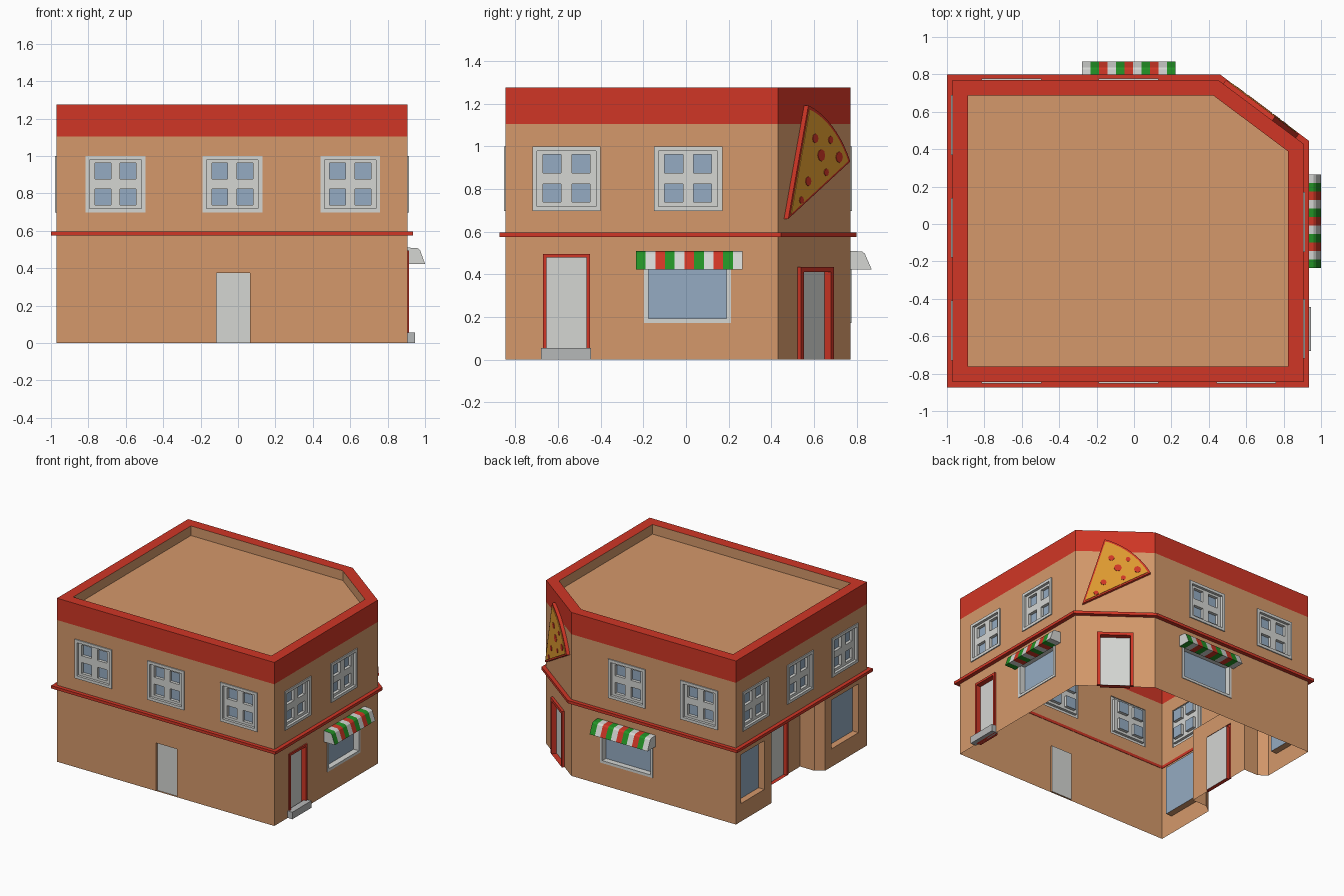
import bpy, math
from mathutils import Vector, Matrix

if "Cube" in bpy.data.objects:
    bpy.data.objects.remove(bpy.data.objects["Cube"])

def mat(name, r, g, b):
    m = bpy.data.materials.new(name)
    m.diffuse_color = (r, g, b, 1)
    m.use_nodes = True
    m.node_tree.nodes["Principled BSDF"].inputs["Base Color"].default_value = m.diffuse_color
    return m

WALL = mat("tan_plaster", 0.66, 0.315, 0.145)
RED = mat("red_paint", 0.63, 0.037, 0.019)
WHITE = mat("off_white", 0.66, 0.67, 0.65)
GLASS = mat("blue_glass", 0.30, 0.41, 0.54)
GREEN = mat("awning_green", 0.017, 0.29, 0.019)
CHEESE = mat("cheese_orange", 0.74, 0.33, 0.03)
STONE = mat("grey_stone", 0.47, 0.48, 0.48)

def frame(origin, d):
    """Wall frame: local x along the wall, local y up, local z outward."""
    d = Vector((d[0], d[1], 0)).normalized()
    n = Vector((d.y, -d.x, 0))
    m = Matrix((d, Vector((0, 0, 1)), n)).transposed().to_4x4()
    m.translation = Vector((origin[0], origin[1], 0))
    return m

class Part:
    def __init__(self, name, M=Matrix()):
        self.name, self.M = name, M
        self.v, self.f, self.i, self.mats = [], [], [], []

    def face(self, pts, m):
        k = len(self.v)
        self.v += [tuple(p) for p in pts]
        self.f.append(tuple(range(k, k + len(pts))))
        if m not in self.mats:
            self.mats.append(m)
        self.i.append(self.mats.index(m))

    def sheet(self, r, p, m, holes=(), band=None):
        """Flat rectangle with rectangular holes; red above height band."""
        us = sorted({r[0], r[1]} | {u for h in holes for u in h[:2]})
        vs = sorted({r[2], r[3]} | {v for h in holes for v in h[2:]} | ({band} if band else set()))
        for a, b in zip(us, us[1:]):
            for c, d in zip(vs, vs[1:]):
                x, y = (a + b) / 2, (c + d) / 2
                if any(h[0] < x < h[1] and h[2] < y < h[3] for h in holes):
                    continue
                self.face([(a, c, p), (b, c, p), (b, d, p), (a, d, p)], RED if band and y > band else m)

    def bridge(self, A, B, m):
        for j in range(len(A)):
            k = (j + 1) % len(A)
            self.face([A[j], A[k], B[k], B[j]], m)

    def tube(self, r, p, s, q, m):
        loop = lambda t, z: [(t[0], t[2], z), (t[1], t[2], z), (t[1], t[3], z), (t[0], t[3], z)]
        self.bridge(loop(r, p), loop(s, q), m)

    def done(self):
        me = bpy.data.meshes.new(self.name)
        me.from_pydata(self.v, [], self.f)
        for m in self.mats:
            me.materials.append(m)
        me.polygons.foreach_set("material_index", self.i)
        ob = bpy.data.objects.new(self.name, me)
        ob.matrix_world = self.M
        bpy.context.collection.objects.link(ob)

def prism(name, M, pts, p0, p1, m):
    P = Part(name, M)
    A, B = [(x, y, p0) for x, y in pts], [(x, y, p1) for x, y in pts]
    P.bridge(A, B, m)
    P.face(B, m)
    P.face(A[::-1], m)
    P.done()

def opening(name, M, r, w, out, depth, fm, pm, sill=None):
    """Frame that stands out from the wall, with a recessed panel."""
    s = (r[0] + w, r[1] - w, r[2] + (w if sill is None else sill), r[3] - w)
    P = Part(name, M)
    if w:
        P.tube(r, 0, r, out, fm)
        P.tube(r, out, s, out, fm)
    P.tube(s, out, s, -depth, fm)
    P.sheet(s, -depth, pm)
    P.done()

def sash(name, M, c):
    """Four-pane upper window; returns the hole it needs."""
    r = (c - 0.16, c + 0.16, 0.697, 1.0)
    s = (c - 0.138, c + 0.138, 0.719, 0.978)
    panes = [(c + a, c + a + 0.085, z, z + 0.085) for a in (-0.11, 0.025) for z in (0.738, 0.876)]
    P = Part(name, M)
    P.tube(r, 0, r, 0.008, WHITE)
    P.tube(r, 0.008, s, 0.008, WHITE)
    P.tube(s, 0.008, s, -0.012, WHITE)
    P.sheet(s, -0.012, WHITE, panes)
    for q in panes:
        P.tube(q, -0.012, q, -0.035, WHITE)
        P.sheet(q, -0.035, GLASS)
    P.done()
    return r

def awning(name, M, c, depth):
    prof = [(0, 0.51), (0.055, 0.507), (0.068, 0.497), (depth, 0.423), (0, 0.423)]
    P = Part(name, M)
    w, u = 0.5 / 11, c - 0.25
    for k in range(11):
        a, b = u + k * w, u + (k + 1) * w
        for (p, v), (q, t) in zip(prof, prof[1:]):
            P.face([(a, v, p), (a, t, q), (b, t, q), (b, v, p)], (GREEN, WHITE, RED)[k % 3])
    P.face([(u, v, p) for p, v in prof[::-1]], WHITE)
    P.face([(u + 0.5, v, p) for p, v in prof], WHITE)
    P.done()

def offset(pts, d):
    """Mitred offset of a counter-clockwise outline, positive outward."""
    out = []
    for i, p in enumerate(pts):
        e = (p - pts[i - 1]).normalized()
        f = (pts[(i + 1) % len(pts)] - p).normalized()
        n1, n2 = Vector((e.y, -e.x)), Vector((f.y, -f.x))
        out.append(p + (n1 + n2) * d / (1 + n1.dot(n2)))
    return out

# Building outline and wall frames
X0, X1, Y0, Y1, TOP, BAND = -0.97, 0.905, -0.845, 0.77, 1.275, 1.105
C1, C2 = Vector((X1, 0.43)), Vector((0.45, Y1))
outline = [Vector((X0, Y0)), Vector((X1, Y0)), C1, C2, Vector((X0, Y1))]
HALF = (C2 - C1).length / 2
FRONT, RIGHT = frame((0, Y0), (1, 0)), frame((X1, 0), (0, 1))
BACK, LEFT = frame((0, Y1), (-1, 0)), frame((X0, 0), (0, -1))
CORNER = frame((C1 + C2) / 2, C2 - C1)

# Ground floor openings: rectangle, rim, protrusion, depth, frame, panel, sill
ground = {
    "front": [("door", (-0.115, 0.065, 0, 0.375), 0, 0, 0.015, WALL, WHITE, 0)],
    "right": [("door", (-0.67, -0.45, 0, 0.495), 0.017, 0.01, 0.03, RED, WHITE, 0),
              ("shop_window", (-0.196, 0.21, 0.173, 0.45), 0.02, 0.005, 0.04, WHITE, GLASS, None)],
    "corner": [("door", (-0.13, 0.13, 0, 0.435), 0.023, 0.02, 0.02, RED, WHITE, 0)],
    "back": [("shop_window", (-0.2, 0.255, 0.173, 0.45), 0.02, 0.005, 0.04, WHITE, GLASS, None)],
    "left": [("shop_window_a", (-0.71, -0.42, 0.14, 0.52), 0, 0, 0.05, WALL, GLASS, None),
             ("shop_window_b", (0.41, 0.74, 0.14, 0.52), 0, 0, 0.05, WALL, GLASS, None)],
}
sides = [("front", FRONT, X0, X1, (-0.655, -0.03, 0.60)),
         ("right", RIGHT, Y0, 0.43, (-0.56, 0.01)),
         ("corner", CORNER, -HALF, HALF, ()),
         ("back", BACK, -0.45, -X0, (0.03, 0.655)),
         ("left", LEFT, -Y1, -Y0, (-0.53, 0.02, 0.57))]
for side, M, a, b, wins in sides:
    holes = [sash(f"{side}_window_{k}", M, c) for k, c in enumerate(wins)]
    for nm, r, w, out, dep, fm, pm, sill in ground[side]:
        opening(f"{side}_{nm}", M, r, w, out, dep, fm, pm, sill)
        holes.append(r)
    if side == "left":
        holes.append((-0.33, 0.33, 0, 0.575))
    P = Part(side + "_wall", M)
    P.sheet((a, b, 0, TOP), 0, WALL, holes, BAND)
    P.done()

# Recessed side entrance
nook = [Vector(p) for p in ((X0, 0.33), (-0.907, 0.285), (-0.785, 0.285),
                            (-0.785, -0.285), (-0.907, -0.285), (X0, -0.33))]
for k, (p, q) in enumerate(zip(nook, nook[1:])):
    M, h = frame((p + q) / 2, q - p), (q - p).length / 2
    door = (-0.13, 0.13, 0, 0.45)
    P = Part(f"entrance_wall_{k}", M)
    P.sheet((-h, h, 0, 0.575), 0, WALL, [door] if k == 2 else [])
    P.done()
    if k == 2:
        opening("entrance_door", M, door, 0.02, 0.01, 0.02, RED, WHITE, 0)
P = Part("entrance_ceiling")
P.face([(p.x, p.y, 0.575) for p in nook], WALL)
P.done()

# Parapet and roof
lift = lambda pts, z: [(p.x, p.y, z) for p in pts]
inner = offset(outline, -0.082)
P = Part("roof")
P.bridge(lift(outline, TOP), lift(inner, TOP), RED)
P.bridge(lift(inner, TOP), lift(inner, 1.2), WALL)
P.face(lift(inner, 1.2), WALL)
P.done()

# Red trim between the floors
big, small = offset(outline, 0.03), offset(outline, -0.003)
P = Part("floor_trim")
loops = [lift(small, 0.575), lift(big, 0.575), lift(big, 0.597), lift(small, 0.597)]
for k in range(4):
    P.bridge(loops[k], loops[(k + 1) % 4], RED)
P.done()

# Awnings and door step
awning("right_awning", RIGHT, 0.015, 0.095)
awning("back_awning", BACK, 0.027, 0.1)
prism("door_step", RIGHT, [(-0.68, 0), (-0.445, 0), (-0.445, 0.055), (-0.68, 0.055)], -0.01, 0.04, STONE)

# Pizza slice sign on the cut corner
tip = Vector((-0.235, 0.66))
arc = [math.radians(29 + 44.5 * k / 10) for k in range(11)]
slice_pts = [tip] + [tip + 0.555 * Vector((math.cos(t), math.sin(t))) for t in arc]
mid = tip + 0.37 * Vector((math.cos(0.895), math.sin(0.895)))
prism("sign_crust", CORNER, slice_pts, 0, 0.025, RED)
prism("sign_cheese", CORNER, [mid + (p - mid) * 0.92 for p in slice_pts], 0.024, 0.029, CHEESE)
for k, (s, z, r) in enumerate([(-0.03, 1.037, 0.022), (0.157, 0.949, 0.026), (0.017, 0.958, 0.028),
                               (0.056, 0.878, 0.018), (-0.085, 0.836, 0.022), (-0.138, 0.748, 0.017),
                               (0.09, 1.03, 0.018)]):
    ring = [(s + r * math.cos(j * math.pi / 4), z + r * math.sin(j * math.pi / 4)) for j in range(8)]
    prism(f"sign_topping_{k}", CORNER, ring, 0.028, 0.032, RED)
